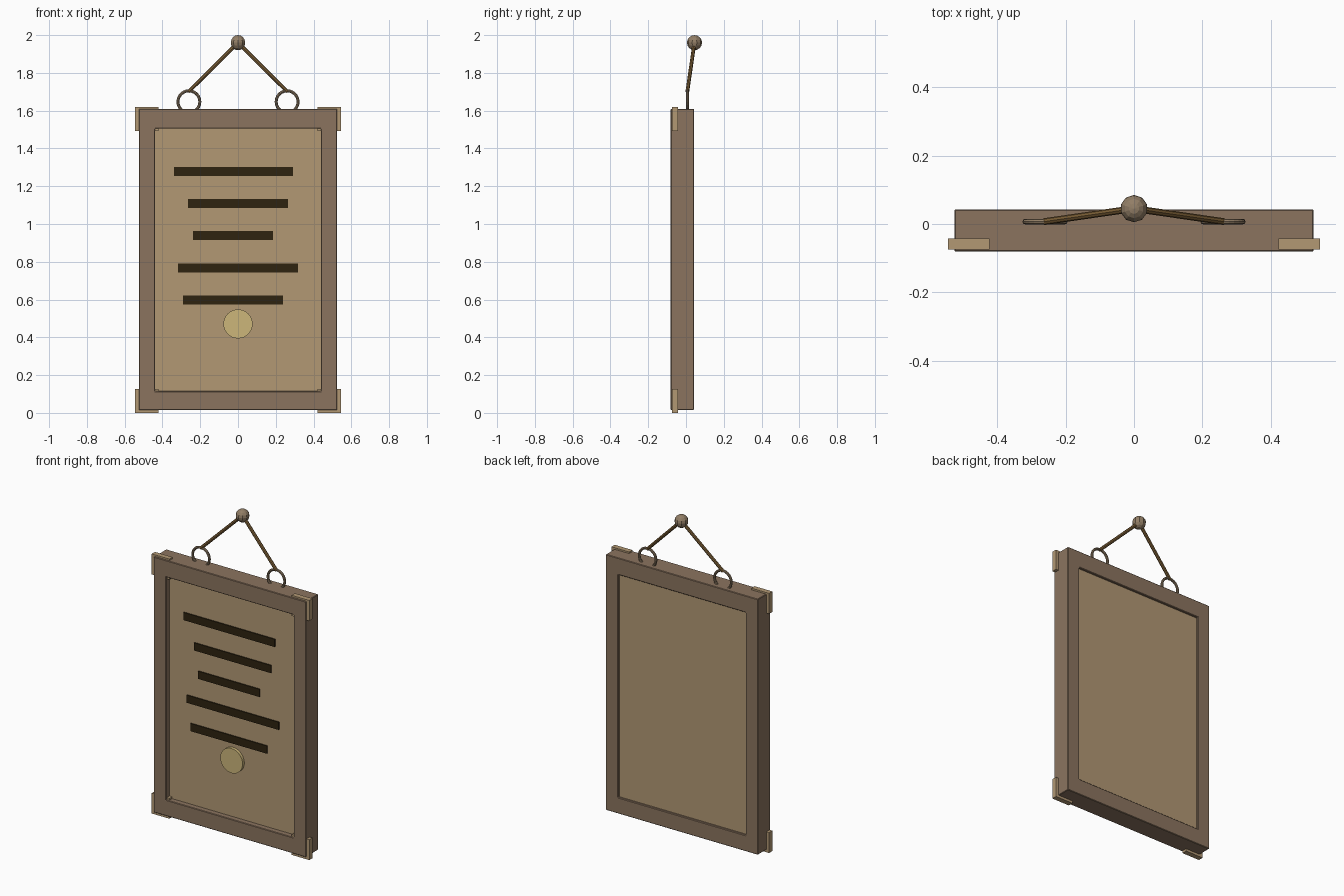
import bpy, bmesh, math
from mathutils import Vector

if "Cube" in bpy.data.objects:
    bpy.data.objects.remove(bpy.data.objects["Cube"], do_unlink=True)


def material(name, rgb):
    # sRGB 0-255 converted to linear
    lin = [((c / 255 + 0.055) / 1.055) ** 2.4 for c in rgb]
    m = bpy.data.materials.new(name)
    m.use_nodes = True
    m.diffuse_color = (*lin, 1)
    m.node_tree.nodes["Principled BSDF"].inputs["Base Color"].default_value = (*lin, 1)
    return m


WOOD = material("frame wood", (139, 116, 95))
PARCHMENT = material("parchment tan", (178, 152, 116))
INK = material("dark ink", (46, 35, 16))
SEAL = material("pale gold", (204, 182, 122))
ROPE = material("rope brown", (128, 98, 56))
METAL = material("dull metal", (146, 126, 102))


def finish(obj, name, mat):
    obj.name = name
    obj.data.materials.append(mat)
    return obj


def box(name, mat, x, y, z):
    """Box from (min, max) pairs."""
    bpy.ops.mesh.primitive_cube_add(size=1)
    obj = bpy.context.object
    for v in obj.data.vertices:
        v.co = [lo if c < 0 else hi for c, (lo, hi) in zip(v.co, (x, y, z))]
    return finish(obj, name, mat)


def rod(name, mat, start, end, radius, sides):
    a, b = Vector(start), Vector(end)
    bpy.ops.mesh.primitive_cylinder_add(vertices=sides, radius=radius, depth=(b - a).length,
                                        location=(a + b) / 2,
                                        rotation=(b - a).to_track_quat("Z", "Y").to_euler())
    return finish(bpy.context.object, name, mat)


# Frame: rectangular section swept round the four corners
OUT_X, OUT_Z = 0.525, (0.015, 1.61)
IN_X, IN_Z = 0.44, (0.115, 1.505)
FRONT, BACK = -0.081, 0.042
bm = bmesh.new()
loops = []
for hx, (z0, z1), y in ((OUT_X, OUT_Z, FRONT), (OUT_X, OUT_Z, BACK),
                        (IN_X, IN_Z, BACK), (IN_X, IN_Z, FRONT)):
    loops.append([bm.verts.new((x, y, z)) for x, z in ((-hx, z0), (hx, z0), (hx, z1), (-hx, z1))])
for i in range(4):
    a, b = loops[i], loops[(i + 1) % 4]
    for j in range(4):
        k = (j + 1) % 4
        bm.faces.new((a[j], a[k], b[k], b[j]))
bmesh.ops.recalc_face_normals(bm, faces=bm.faces)
mesh = bpy.data.meshes.new("frame")
bm.to_mesh(mesh)
bm.free()
frame = bpy.data.objects.new("frame", mesh)
bpy.context.collection.objects.link(frame)
finish(frame, "frame", WOOD)
bevel = frame.modifiers.new("soft edges", "BEVEL")
bevel.width = 0.003
bevel.segments = 1

# Recessed panel
PANEL = -0.047
box("panel", PARCHMENT, (-0.445, 0.445), (PANEL, 0.028), (0.11, 1.51))

# Corner brackets
for side in (-1, 1):
    for level, z in (("lower", (0.0, 0.127)), ("upper", (1.492, 1.62))):
        x = sorted((side * 0.422, side * 0.544))
        box(f"{level}_bracket_{'left' if side > 0 else 'right'}", PARCHMENT, x, (-0.074, -0.042), z)

# Lines of writing
rows = [(-0.339, 0.291), (-0.265, 0.265), (-0.238, 0.185), (-0.318, 0.318), (-0.291, 0.238)]
for i, x in enumerate(rows):
    z = 1.278 - i * 0.17
    box(f"writing_line_{i + 1}", INK, x, (PANEL - 0.007, PANEL), (z - 0.024, z + 0.024))

# Round seal
rod("seal", SEAL, (0, PANEL, 0.471), (0, PANEL - 0.018, 0.471), 0.077, 32)

# Hanging knob, rings and cords
TOP = (0, 0.045, 1.96)
bpy.ops.mesh.primitive_uv_sphere_add(segments=10, ring_count=8, radius=0.04, location=TOP)
finish(bpy.context.object, "hanging_knob", METAL)
for side, label in ((1, "left"), (-1, "right")):
    bpy.ops.mesh.primitive_torus_add(major_radius=0.058, minor_radius=0.008, major_segments=24,
                                     minor_segments=8, location=(side * 0.26, 0.007, 1.647),
                                     rotation=(math.pi / 2, 0, 0))
    finish(bpy.context.object, f"ring_{label}", METAL)
    rod(f"cord_{label}", ROPE, (side * 0.262, 0.007, 1.7), TOP, 0.01, 8)
